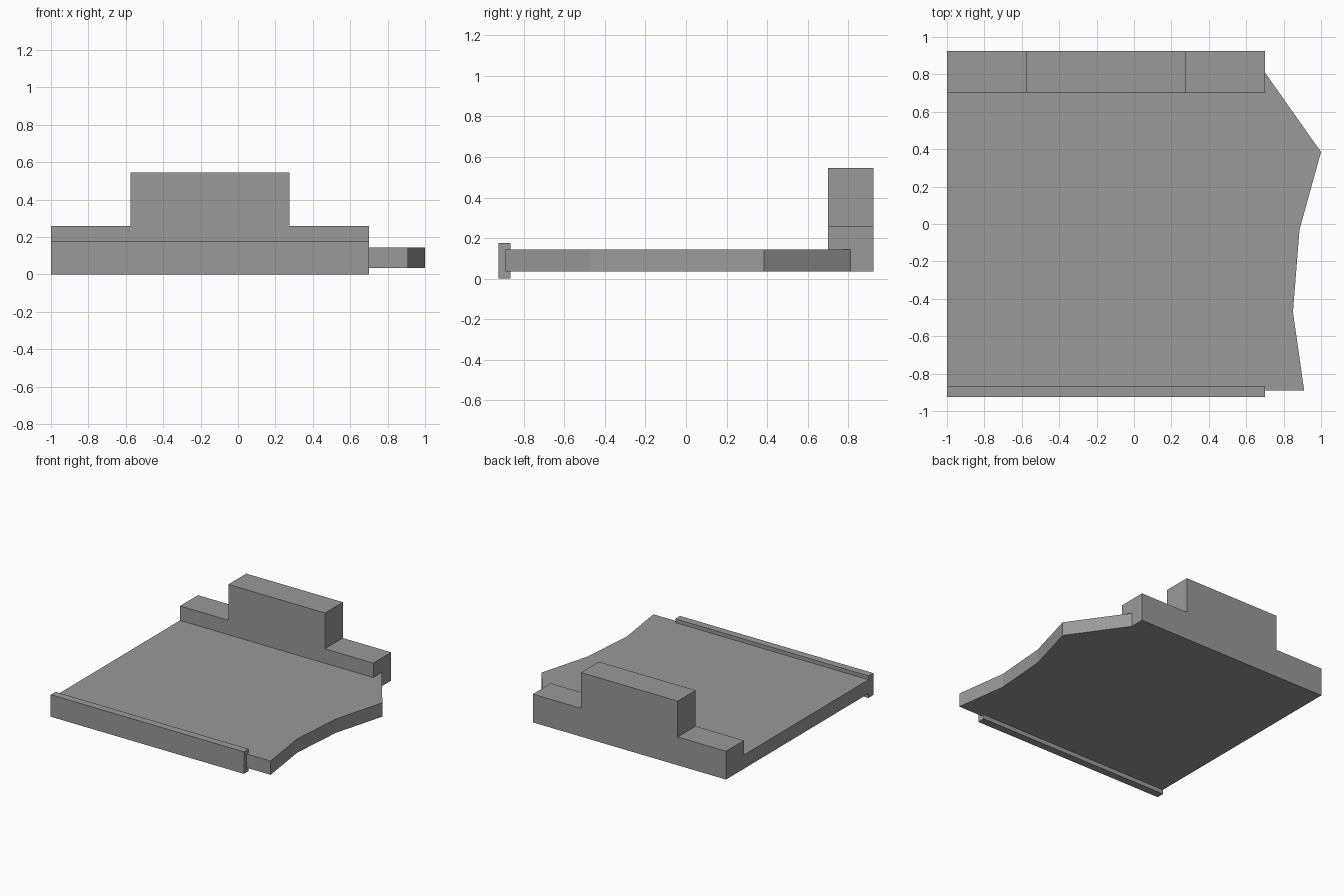
import bpy
import bmesh
from mathutils import Vector

cube = bpy.data.objects.get("Cube")
if cube:
    bpy.data.objects.remove(cube, do_unlink=True)

# Single plain grey
grey = bpy.data.materials.new("plain_grey")
grey.use_nodes = True
colour = (0.32, 0.32, 0.32, 1)
grey.diffuse_color = colour
grey.node_tree.nodes["Principled BSDF"].inputs["Base Color"].default_value = colour


def extrude_profile(name, points, direction):
    """Make a solid by pushing a flat outline along a direction."""
    bm = bmesh.new()
    face = bm.faces.new([bm.verts.new(p) for p in points])
    result = bmesh.ops.extrude_face_region(bm, geom=[face], use_keep_orig=True)
    moved = [g for g in result["geom"] if isinstance(g, bmesh.types.BMVert)]
    bmesh.ops.translate(bm, verts=moved, vec=Vector(direction))
    bmesh.ops.recalc_face_normals(bm, faces=bm.faces)
    mesh = bpy.data.meshes.new(name)
    bm.to_mesh(mesh)
    bm.free()
    mesh.materials.append(grey)
    obj = bpy.data.objects.new(name, mesh)
    bpy.context.collection.objects.link(obj)
    return obj


LEFT, RIGHT = -1.0, 0.7
BASE, DECK = 0.035, 0.145
WALL_FRONT, WALL_BACK = 0.7, 0.925
RAIL_FRONT, RAIL_BACK = -0.925, -0.865

# Floor slab with an irregular edge, notched around the back wall
outline = [(LEFT, -0.89), (0.91, -0.89), (0.85, -0.47), (0.885, -0.03),
           (1.0, 0.385), (RIGHT, 0.81), (RIGHT, WALL_FRONT), (LEFT, WALL_FRONT)]
extrude_profile("floor_slab", [(x, y, BASE) for x, y in outline],
                (0, 0, DECK - BASE))

# Stepped back wall with a raised middle block
steps = [(LEFT, BASE), (RIGHT, BASE), (RIGHT, 0.26), (0.275, 0.26),
         (0.275, 0.545), (-0.575, 0.545), (-0.575, 0.26), (LEFT, 0.26)]
extrude_profile("back_wall", [(x, WALL_FRONT, z) for x, z in steps],
                (0, WALL_BACK - WALL_FRONT, 0))

# Thin rail along the front edge
rail = [(RAIL_FRONT, 0), (RAIL_BACK, 0), (RAIL_BACK, 0.175), (RAIL_FRONT, 0.175)]
extrude_profile("front_rail", [(LEFT, y, z) for y, z in rail],
                (RIGHT - LEFT, 0, 0))
